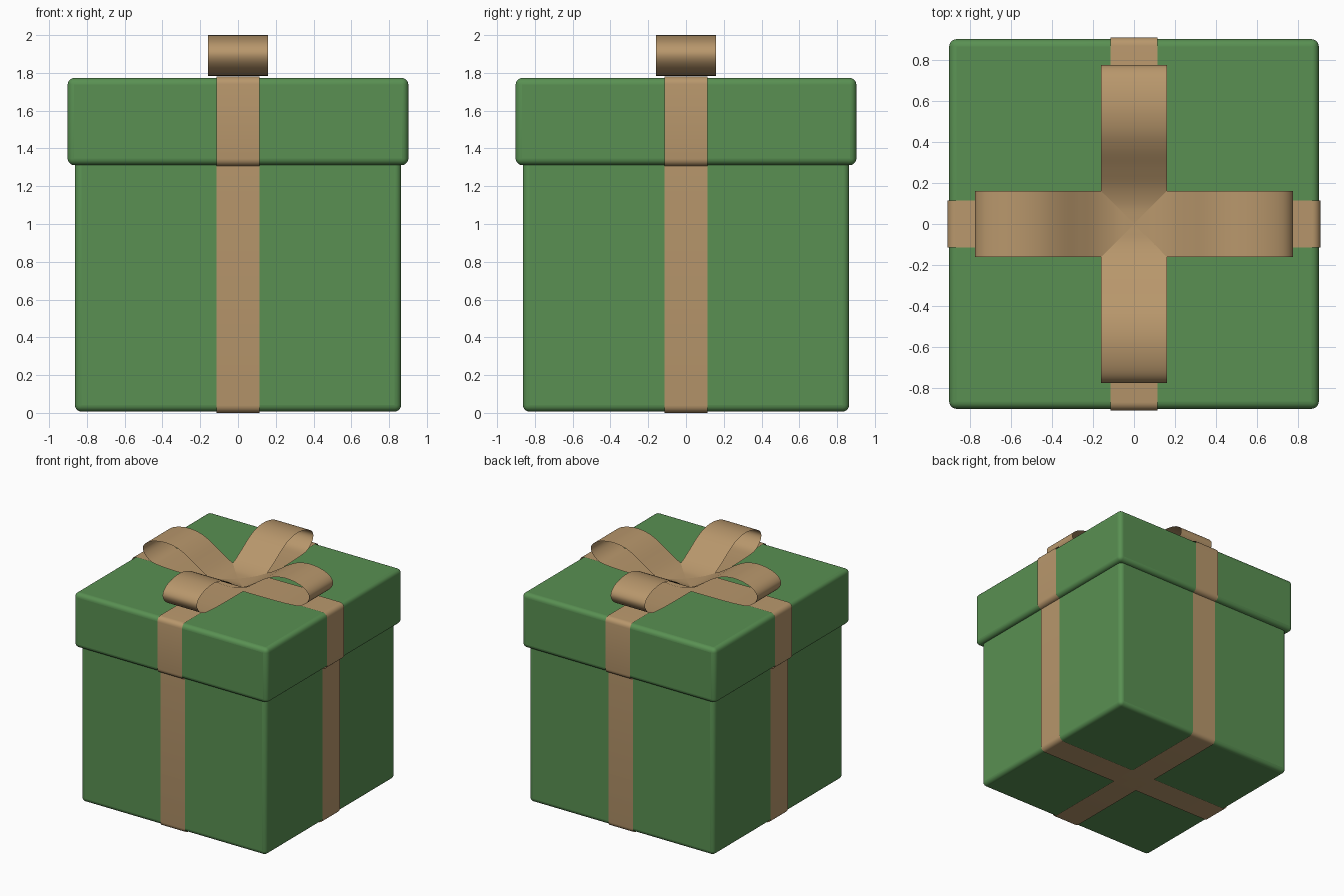
import bpy, bmesh, math
from mathutils import Vector

if "Cube" in bpy.data.objects:
    bpy.data.objects.remove(bpy.data.objects["Cube"])


def material(name, color):
    m = bpy.data.materials.new(name)
    m.diffuse_color = color
    m.use_nodes = True
    m.node_tree.nodes["Principled BSDF"].inputs["Base Color"].default_value = m.diffuse_color
    return m


GREEN = material("green_paper", (0.10, 0.28, 0.085, 1))
TAN = material("tan_ribbon", (0.48, 0.31, 0.15, 1))


def finish(ob, mat):
    ob.data.materials.append(mat)
    bpy.ops.object.select_all(action='DESELECT')
    ob.select_set(True)
    bpy.context.view_layer.objects.active = ob
    bpy.ops.object.shade_smooth_by_angle(angle=math.radians(40))


def rounded_box(name, half, z0, z1, radius):
    bpy.ops.mesh.primitive_cube_add(size=1, location=(0, 0, (z0 + z1) / 2))
    ob = bpy.context.object
    ob.name = name
    ob.scale = (2 * half, 2 * half, z1 - z0)
    bpy.ops.object.transform_apply(scale=True)
    bev = ob.modifiers.new("round", 'BEVEL')
    bev.width, bev.segments = radius, 5
    finish(ob, GREEN)


def strip(name, path, half_width, turn):
    """Closed (x, z) path swept along y into a thin ribbon, turned about z."""
    bm = bmesh.new()
    rows = [[bm.verts.new((x, s * half_width, z)) for s in (-1, 1)] for x, z in path]
    for a, b in zip(rows, rows[1:] + rows[:1]):
        bm.faces.new((a[0], a[1], b[1], b[0]))
    me = bpy.data.meshes.new(name)
    bm.to_mesh(me)
    bm.free()
    ob = bpy.data.objects.new(name, me)
    bpy.context.collection.objects.link(ob)
    ob.rotation_euler.z = turn
    finish(ob, TAN)


def mirror_path(right):
    """Close a right-hand path by mirroring it in x."""
    return right + [(-x, z) for x, z in reversed(right)]


def corner(cx, cz, r, a0, n=5):
    return [(cx + r * math.cos(math.radians(a0 + 90 * i / n)),
             cz + r * math.sin(math.radians(a0 + 90 * i / n))) for i in range(n + 1)]


def smooth(points, n=6):
    """Catmull-Rom through a closed list of points."""
    p = [Vector(q) for q in points]
    out = []
    for i in range(len(p)):
        a, b, c, d = (p[(i + k) % len(p)] for k in (-1, 0, 1, 2))
        for j in range(n):
            t = j / n
            v = 0.5 * (2 * b + (c - a) * t + (2 * a - 5 * b + 4 * c - d) * t * t
                       + (3 * b - a - 3 * c + d) * t ** 3)
            out.append((v.x, v.y))
    return out


# Box and lid
rounded_box("box_body", 0.864, 0.007, 1.36, 0.035)
rounded_box("box_lid", 0.902, 1.312, 1.773, 0.035)

# Wrapping ribbon outline: under the box, up the side, around the lid
R = 0.04
wrap = mirror_path(corner(0.871 - R, R, R, -90) + [(0.871, 1.306)]
                   + corner(0.91 - R, 1.306 + R, R, -90)
                   + corner(0.91 - R, 1.78 - R, R, 0))

# Bow outline: lower strand, rounded end, upper strand dipping to the middle
bow = smooth(mirror_path([(0.12, 1.783), (0.40, 1.784), (0.58, 1.789), (0.69, 1.803),
                          (0.755, 1.85), (0.775, 1.905), (0.74, 1.955), (0.66, 1.988),
                          (0.56, 2.0), (0.46, 1.985), (0.37, 1.945), (0.27, 1.88),
                          (0.18, 1.826), (0.10, 1.797), (0.03, 1.789)]))

for label, turn in (("side", 0), ("front", math.pi / 2)):
    strip("wrap_ribbon_" + label, wrap, 0.115, turn)
    strip("bow_loops_" + label, bow, 0.16, turn)
